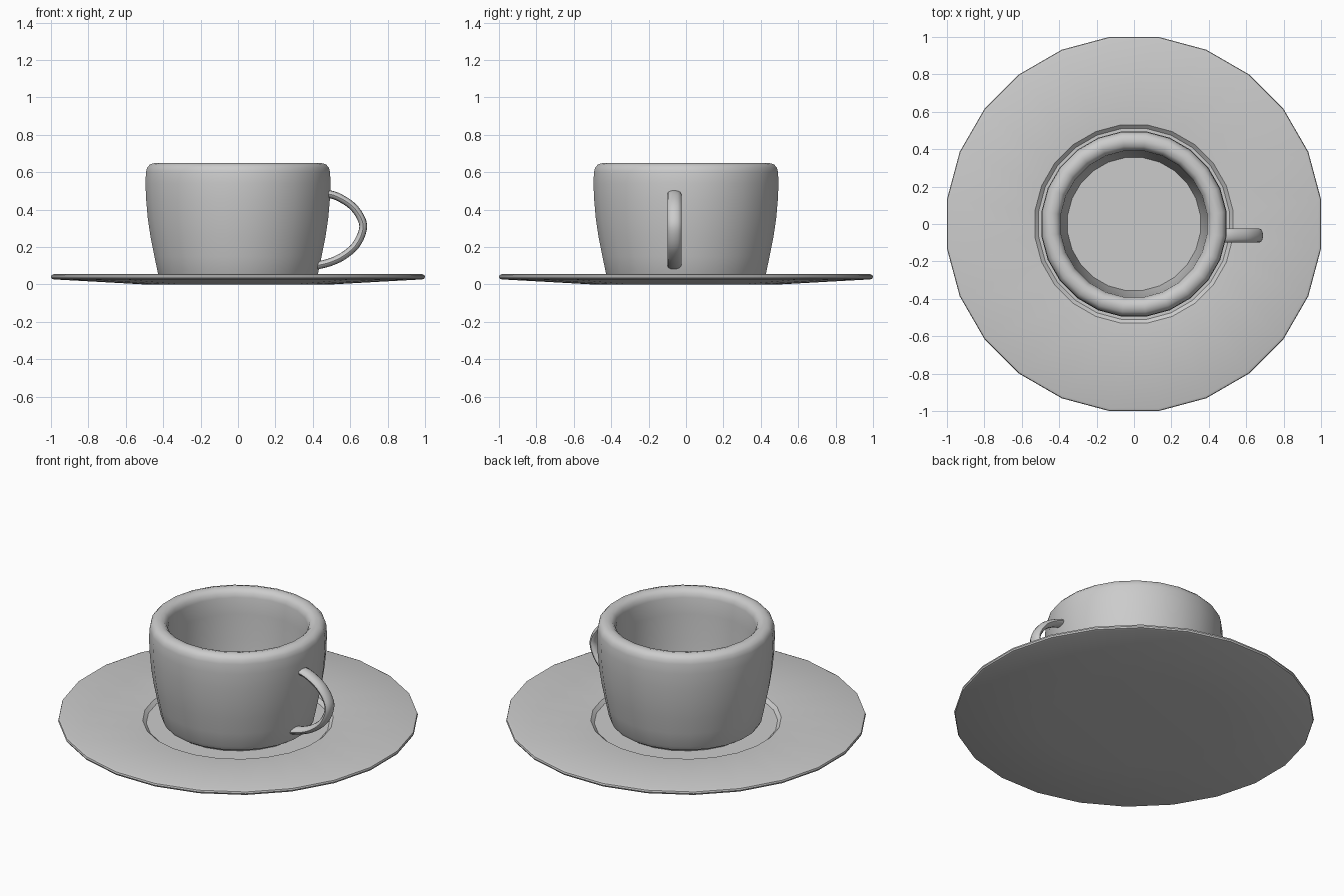
import bpy, bmesh, math
from mathutils import Vector

if "Cube" in bpy.data.objects:
    bpy.data.objects.remove(bpy.data.objects["Cube"], do_unlink=True)

SIDES = 24
HALF = math.pi / SIDES

# One glazed grey for everything
glaze = bpy.data.materials.new("grey_glaze")
glaze.use_nodes = True
grey = (0.6, 0.6, 0.6, 1)
glaze.diffuse_color = grey
glaze.node_tree.nodes["Principled BSDF"].inputs["Base Color"].default_value = grey


def finish(name, bm, angle):
    bmesh.ops.recalc_face_normals(bm, faces=bm.faces)
    mesh = bpy.data.meshes.new(name)
    bm.to_mesh(mesh)
    bm.free()
    mesh.materials.append(glaze)
    ob = bpy.data.objects.new(name, mesh)
    bpy.context.collection.objects.link(ob)
    bpy.ops.object.select_all(action="DESELECT")
    ob.select_set(True)
    bpy.context.view_layer.objects.active = ob
    bpy.ops.object.shade_smooth_by_angle(angle=math.radians(angle))
    return ob


def bridge(bm, rings):
    for a, b in zip(rings, rings[1:]):
        n = len(a)
        for i in range(n):
            j = (i + 1) % n
            bm.faces.new((a[i], a[j], b[j], b[i]))
    bm.faces.new(rings[0])
    bm.faces.new(rings[-1])


def lathe(name, profile, angle=35):
    """Turn a (radius, height) profile, capping both ends; flats face the axes."""
    bm = bmesh.new()
    rings = []
    for r, z in profile:
        r /= math.cos(HALF)
        rings.append([bm.verts.new((r * math.cos(t), r * math.sin(t), z))
                      for t in (HALF + 2 * HALF * i for i in range(SIDES))])
    bridge(bm, rings)
    return finish(name, bm, angle)


# Saucer: shallow dish with a rounded edge and a sunken seat for the cup
lathe("saucer", [(0.5, 0), (0.985, 0.027), (0.996, 0.031), (1, 0.04),
                 (0.997, 0.05), (0.985, 0.055), (0.53, 0.034),
                 (0.51, 0.016)])

# Cup: foot, swelling wall, thick rounded rim and open inside
lathe("cup", [(0.385, 0.016), (0.395, 0.03), (0.415, 0.035), (0.428, 0.06),
              (0.447, 0.15), (0.467, 0.25), (0.482, 0.35), (0.491, 0.45),
              (0.495, 0.54), (0.492, 0.6), (0.486, 0.625), (0.47, 0.642),
              (0.443, 0.65), (0.415, 0.643), (0.398, 0.625), (0.391, 0.6),
              (0.388, 0.5), (0.382, 0.35), (0.37, 0.18), (0.355, 0.07)], 45)


def sweep(name, points, thick, width, y, steps=4, sides=12):
    """Sweep an oval section along a smooth path in the xz plane."""
    pts = [Vector(p) for p in points]
    pts = [2 * pts[0] - pts[1]] + pts + [2 * pts[-1] - pts[-2]]
    path = []
    for a, b, c, d in zip(pts, pts[1:], pts[2:], pts[3:]):
        for k in range(steps):
            t = k / steps
            path.append((2 * b + (c - a) * t + (2 * a - 5 * b + 4 * c - d) * t ** 2
                         + (3 * b - a - 3 * c + d) * t ** 3) / 2)
    path.append(pts[-2])
    bm = bmesh.new()
    rings = []
    for i, p in enumerate(path):
        tan = (path[min(i + 1, len(path) - 1)] - path[max(i - 1, 0)]).normalized()
        normal = Vector((tan.y, -tan.x))
        ring = []
        for k in range(sides):
            t = 2 * math.pi * k / sides
            q = p + normal * (thick / 2 * math.cos(t))
            ring.append(bm.verts.new((q.x, y + width / 2 * math.sin(t), q.y)))
        rings.append(ring)
    bridge(bm, rings)
    return finish(name, bm, 45)


# Handle: flattened loop on the cup's left side
sweep("handle", [(0.465, 0.487), (0.53, 0.47), (0.61, 0.42), (0.66, 0.35),
                 (0.667, 0.29), (0.63, 0.21), (0.56, 0.15), (0.49, 0.118),
                 (0.42, 0.1)], 0.042, 0.076, -0.062)
